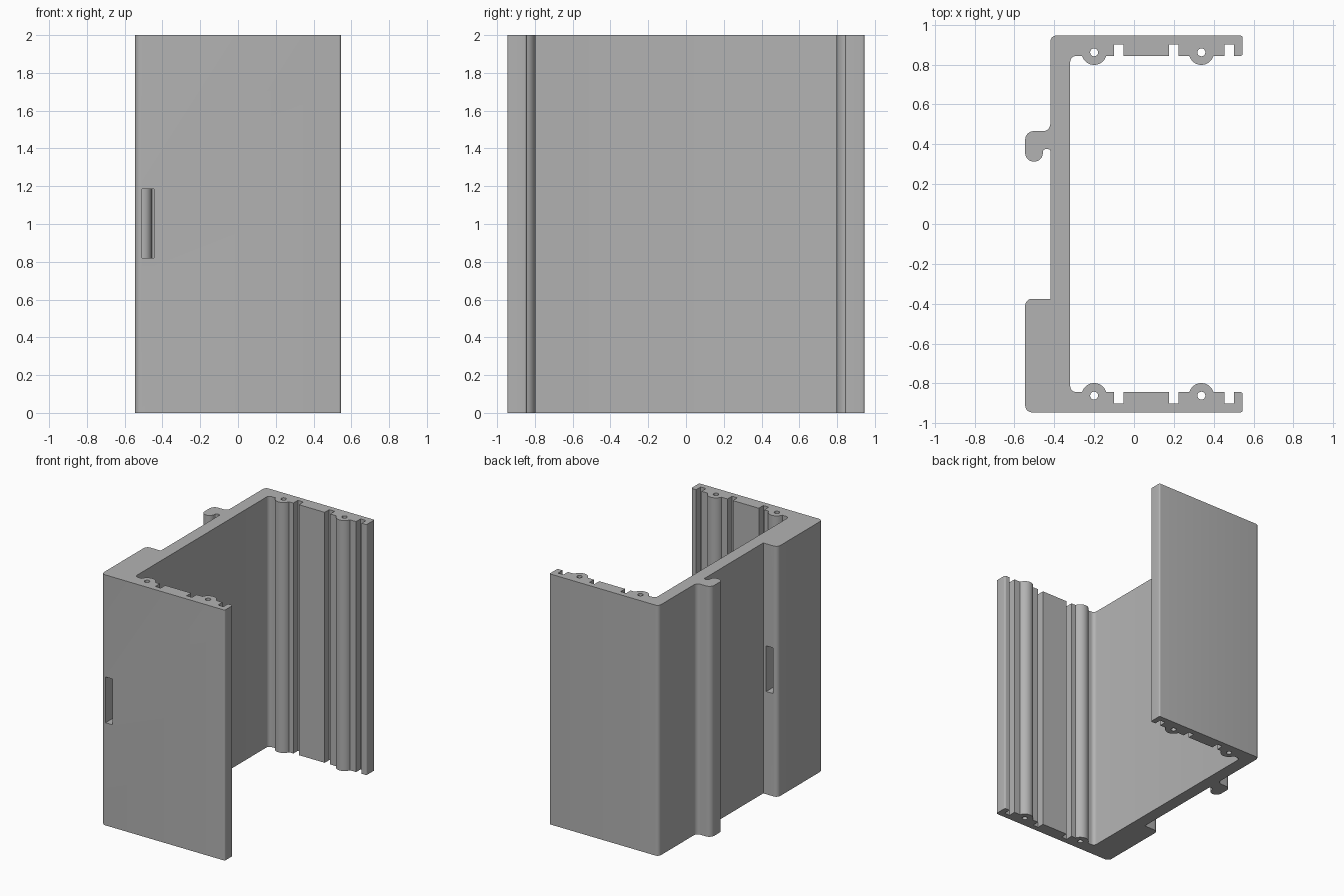
import bpy, bmesh, math
from mathutils import Vector

cube = bpy.data.objects.get("Cube")
if cube:
    bpy.data.objects.remove(cube)

HEIGHT = 2.0
INNER, OUTER, NOTCH, BORE = 0.843, 0.945, 0.9, 0.861

grey = bpy.data.materials.new("plain grey")
grey.use_nodes = True
grey.diffuse_color = (0.45, 0.45, 0.45, 1)
grey.node_tree.nodes["Principled BSDF"].inputs["Base Color"].default_value = grey.diffuse_color


def rounded(corners, steps=6):
    """Replace each (x, y, radius) corner by an arc."""
    points = []
    for i, (x, y, r) in enumerate(corners):
        p = Vector((x, y))
        if r == 0:
            points.append(p)
            continue
        a = (Vector(corners[i - 1][:2]) - p).normalized()
        b = (Vector(corners[(i + 1) % len(corners)][:2]) - p).normalized()
        half = a.angle(b) / 2
        centre = p + (a + b).normalized() * r / math.sin(half)
        start = p + a * r / math.tan(half) - centre
        end = p + b * r / math.tan(half) - centre
        first = math.atan2(start.y, start.x)
        sweep = math.atan2(start.x * end.y - start.y * end.x, start.dot(end))
        for k in range(steps + 1):
            t = first + sweep * k / steps
            points.append(centre + Vector((math.cos(t), math.sin(t))) * r)
    return points


def prism(name, points, z0, z1):
    """Extrude a flat outline between two heights."""
    bm = bmesh.new()
    face = bm.faces.new([bm.verts.new((p[0], p[1], z0)) for p in points])
    new = bmesh.ops.extrude_face_region(bm, geom=[face], use_keep_orig=True)["geom"]
    bmesh.ops.translate(bm, vec=(0, 0, z1 - z0),
                        verts=[v for v in new if isinstance(v, bmesh.types.BMVert)])
    bmesh.ops.recalc_face_normals(bm, faces=bm.faces)
    mesh = bpy.data.meshes.new(name)
    bm.to_mesh(mesh)
    bm.free()
    mesh.materials.append(grey)
    obj = bpy.data.objects.new(name, mesh)
    bpy.context.collection.objects.link(obj)
    return obj


def notch(x):
    return [(x + 0.024, INNER, 0), (x + 0.024, NOTCH, 0),
            (x - 0.024, NOTCH, 0), (x - 0.024, INNER, 0)]


def boss(x, radius=0.063, steps=14):
    low = -math.asin((BORE - INNER) / radius)
    arc = [-low + (math.pi + 2 * low) * k / steps for k in range(steps + 1)]
    return [(x + radius * math.cos(a), BORE - radius * math.sin(a), 0) for a in arc]


# Back arm, inner side, from the tip to the web
arm = ([(0.545, OUTER, 0.012), (0.545, INNER, 0.012)] + notch(0.477) + boss(0.338)
       + notch(0.2) + notch(-0.077) + boss(-0.2) + [(-0.32, INNER, 0.03)])
front_arm = [(x, -y, r) for x, y, r in reversed(arm)]

# Outer side of the web with the hook and the thick block
outside = [(-0.546, -OUTER, 0.035), (-0.546, -0.375, 0.035), (-0.42, -0.375, 0),
           (-0.42, 0.375, 0.008), (-0.457, 0.375, 0.012), (-0.457, 0.313, 0.043),
           (-0.546, 0.313, 0.043), (-0.546, 0.466, 0.043), (-0.42, 0.466, 0.035),
           (-0.42, OUTER, 0.03)]
channel = prism("channel_profile", rounded(arm + front_arm + outside), 0, HEIGHT)

# Bores through the bosses and the slot through the block
cutters = []
for x in (-0.2, 0.338):
    for side in (-1, 1):
        ring = [(x + 0.02 * math.cos(a * math.tau / 20),
                 side * BORE + 0.02 * math.sin(a * math.tau / 20)) for a in range(20)]
        cutters.append(prism("bore_cutter", ring, -0.1, HEIGHT + 0.1))
slot = [(-0.508, -1.1), (-0.446, -1.1), (-0.446, -0.2), (-0.508, -0.2)]
cutters.append(prism("slot_cutter", slot, 0.82, 1.185))

for cutter in cutters:
    cutter.hide_render = True
    cut = channel.modifiers.new(cutter.name, 'BOOLEAN')
    cut.operation = 'DIFFERENCE'
    cut.solver = 'EXACT'
    cut.object = cutter

# Bake the cuts and remove the helpers
graph = bpy.context.evaluated_depsgraph_get()
baked = bpy.data.meshes.new_from_object(channel.evaluated_get(graph))
channel.modifiers.clear()
channel.data = baked
for cutter in cutters:
    bpy.data.objects.remove(cutter)

bpy.ops.object.select_all(action='DESELECT')
channel.select_set(True)
bpy.context.view_layer.objects.active = channel
bpy.ops.object.shade_smooth_by_angle(angle=math.radians(30))
